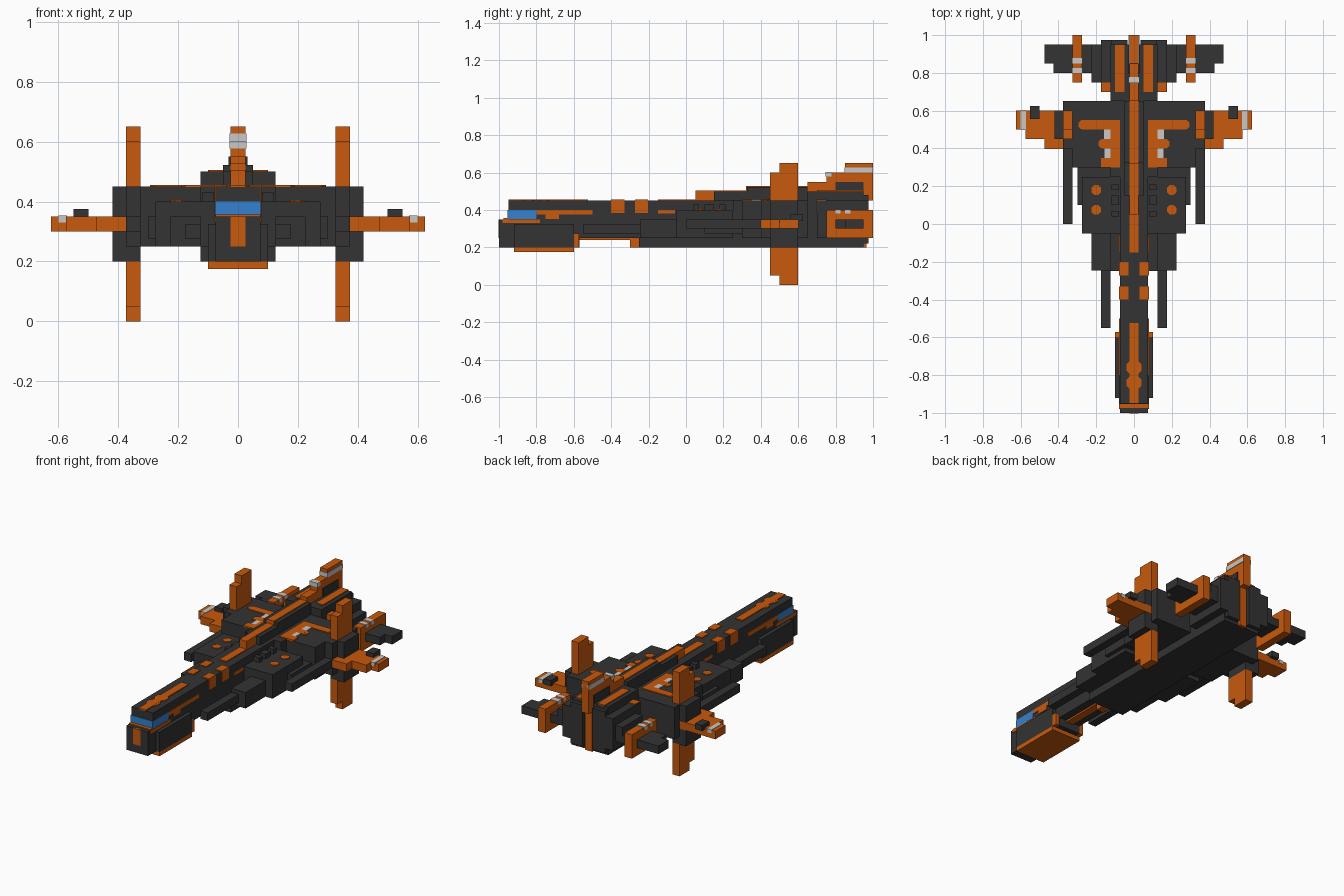
import bpy, bmesh, math
from mathutils import Matrix, Vector

def material(name, rgb):
    m = bpy.data.materials.new(name)
    m.diffuse_color = (*rgb, 1)
    return m

DARK = material("charcoal", (0.033, 0.033, 0.033))
ORANGE = material("orange", (0.58, 0.10, 0.004))
BLUE = material("glass blue", (0.036, 0.22, 0.62))
LIGHT = material("light grey", (0.58, 0.58, 0.58))
T = 0.006  # plate thickness

def finish(name, bm, mat):
    me = bpy.data.meshes.new(name)
    bm.to_mesh(me)
    bm.free()
    me.materials.append(mat)
    ob = bpy.data.objects.new(name, me)
    bpy.context.collection.objects.link(ob)

def part(name, mat, *boxes, mirror=False):
    """Blocks given as (x0, x1, y0, y1, z0, z1), optionally mirrored in x."""
    bm = bmesh.new()
    for x0, x1, y0, y1, z0, z1 in boxes:
        for s in ((1, -1) if mirror else (1,)):
            c = Vector((s * (x0 + x1) / 2, (y0 + y1) / 2, (z0 + z1) / 2))
            d = Matrix.Diagonal((x1 - x0, y1 - y0, z1 - z0, 1))
            bmesh.ops.create_cube(bm, size=1, matrix=Matrix.Translation(c) @ d)
    finish(name, bm, mat)

def top_plates(name, mat, z, *rects, mirror=True):
    part(name, mat, *[(*r, z - 0.002, z + T) for r in rects], mirror=mirror)

def dots(name, mat, z, r, points):
    bm = bmesh.new()
    for x, y in points:
        m = Matrix.Translation((x, y, z + 0.002)) @ Matrix.Rotation(math.pi / 8, 4, 'Z')
        bmesh.ops.create_cone(bm, cap_ends=True, segments=8, radius1=r, radius2=r, depth=T, matrix=m)
    finish(name, bm, mat)

# Nose
part("nose_hull", DARK,
     (-.075, .075, -1, -.95, .2, .35), (-.075, .075, -.95, -.57, .2, .45),
     (-.075, .075, -.57, 0, .25, .45))
part("nose_cheek", DARK, (.07, .1, -.92, -.6, .2, .325), mirror=True)
part("chin_plate", ORANGE, (-.1, .1, -.92, -.6, .175, .2), (-.1, .1, -.6, -.572, .2, .275))
part("nose_front_stripe", ORANGE, (-.025, .025, -1.003, -.99, .25, .35))
part("cockpit_window", BLUE, (-.0765, .0765, -.954, -.8, .352, .4))
top_plates("nose_tip_trim", ORANGE, .35, (-.075, .075, -.975, -.95), mirror=False)
top_plates("nose_top_stripe", ORANGE, .45, (-.025, .025, -.95, -.525), mirror=False)
dots("nose_top_dots", ORANGE, .4505, .043, [(0, -.84), (0, -.76)])
part("nose_side_trim", ORANGE,
     (.07, .0785, -.98, -.78, .33, .35), (.07, .0785, -.8, -.5, .375, .4),
     (.07, .0785, -.75, -.68, .352, .378), (.07, .0785, -.15, -.06, .38, .4), mirror=True)
part("neck_patches", ORANGE,
     *[(a, .079, y, y + .07, .385, .456) for a in (.03,) for y in (-.4, -.272)], mirror=True)
part("keel_strip", ORANGE, (-.025, .025, -.6, -.25, .24, .252 - T / 2 - .003),
     (-.025, .025, -.3, -.25, .2, .25))
part("keel_stripe_plate", ORANGE, (-.025, .025, -.6, -.25, .244, .25))

# Central hull
part("main_hull", DARK,
     (-.125, .125, -.05, .7, .25, .4), (-.075, .075, 0, .7, .25, .45),
     (-.125, .125, .25, .7, .25, .45), (-.125, .125, -.25, .95, .2, .25))
part("shoulder_block", DARK, (.12, .275, -.05, .25, .25, .4), (.125, .225, -.245, 0, .25, .35),
     (.12, .3, .1, .3, .275, .35), mirror=True)
part("shoulder_ribs", DARK, (.08, .12, .04, .07, .4, .43), (.08, .12, .1, .15, .4, .43),
     (.08, .12, .18, .21, .4, .43), mirror=True)
part("inner_gun", DARK, (.125, .175, -.55, -.2, .275, .325), mirror=True)
part("outer_gun", DARK, (.325, .375, 0, .42, .3, .35), mirror=True)
dots("shoulder_dots", ORANGE, .4, .028, [(s * .2, y) for s in (1, -1) for y in (.075, .18)])

# Dorsal spine
part("dorsal_ridge", DARK, (-.05, .05, .15, .7, .44, .5), (-.05, .05, .325, .65, .49, .522))
top_plates("spine_front", ORANGE, .45, (-.025, .025, -.15, .06), mirror=False)
part("spine", ORANGE, (-.025, .025, .05, .3255, .45, .505), (-.025, .025, .32, .66, .49, .528))

# Wing body
part("wing_body", DARK, (.1, .325, .3, .42, .25, .45), (.1, .375, .4, .65, .25, .45), mirror=True)
top_plates("wing_markings", ORANGE, .45, (.075, .125, .3, .55), (.125, .275, .5, .55),
           (.125, .175, .3, .35), (.125, .165, .4, .45))
dots("wing_marking_ends", ORANGE, .4502, .026,
     [(s * x, y) for s in (1, -1) for x, y in ((.165, .425), (.27, .526))])
top_plates("wing_lights", LIGHT, .45, (.125, .155, .35, .4), (.125, .16, .45, .5))
part("wing_pod", DARK, (.325, .42, .45, .6, .2, .45), mirror=True)
part("wing_fin", ORANGE,
     (.325, .375, .45, .6, .45, .6), (.325, .375, .5, .6, .6, .65),
     (.325, .375, .45, .6, .05, .2), (.325, .375, .5, .6, 0, .05), mirror=True)
part("side_wing", ORANGE, (.375, .475, .398, .602, .3, .35), (.47, .575, .45, .602, .3, .35),
     (.57, .625, .5, .602, .3, .35), mirror=True)
part("wing_tip_band", LIGHT, (.572, .6, .497, .604, .33, .353), mirror=True)
part("wing_tip_gun", DARK, (.5, .55, .555, .625, .34, .375), mirror=True)

# Engine section
part("engine_core", DARK, (-.125, .125, .65, .95, .2, .5))
part("engine_column", DARK, (.035, .12, .94, .975, .22, .48), (.12, .175, .7, .975, .25, .45),
     mirror=True)
part("engine_rear_stripe", ORANGE, (-.025, .025, .94, .965, .2, .5))
top_plates("engine_top_strip", ORANGE, .5, (.05, .1, .7, .95))
part("engine_front_trim", ORANGE, (.125, .172, .698, .75, .38, .455), mirror=True)

# Tail fin
part("tail_fin", ORANGE, (-.025, .025, .65, 1, .45, .55), (-.025, .025, .75, 1, .55, .6),
     (-.025, .025, .85, 1, .6, .65))
part("tail_fin_band", LIGHT, (-.028, .028, .847, 1.0, .6, .628),
     (-.028, .028, .747, .778, .578, .603))
part("tail_fin_panel", DARK, (-.032, .032, .8, .95, .5, .55))

# Rear wings
part("rear_wing", DARK, (.17, .225, .75, .95, .3, .4), (.17, .425, .8, .95, .3, .35),
     (.42, .475, .85, .95, .3, .35), mirror=True)
part("rear_wing_fin", ORANGE, (.275, .325, .75, 1, .35, .4), (.275, .325, .75, 1, .25, .3),
     (.275, .325, .75, .8, .29, .36), (.275, .325, .95, 1, .29, .36), mirror=True)
part("rear_fin_bands", LIGHT, (.273, .327, .8, .825, .38, .403), (.273, .327, .85, .88, .38, .403),
     mirror=True)
